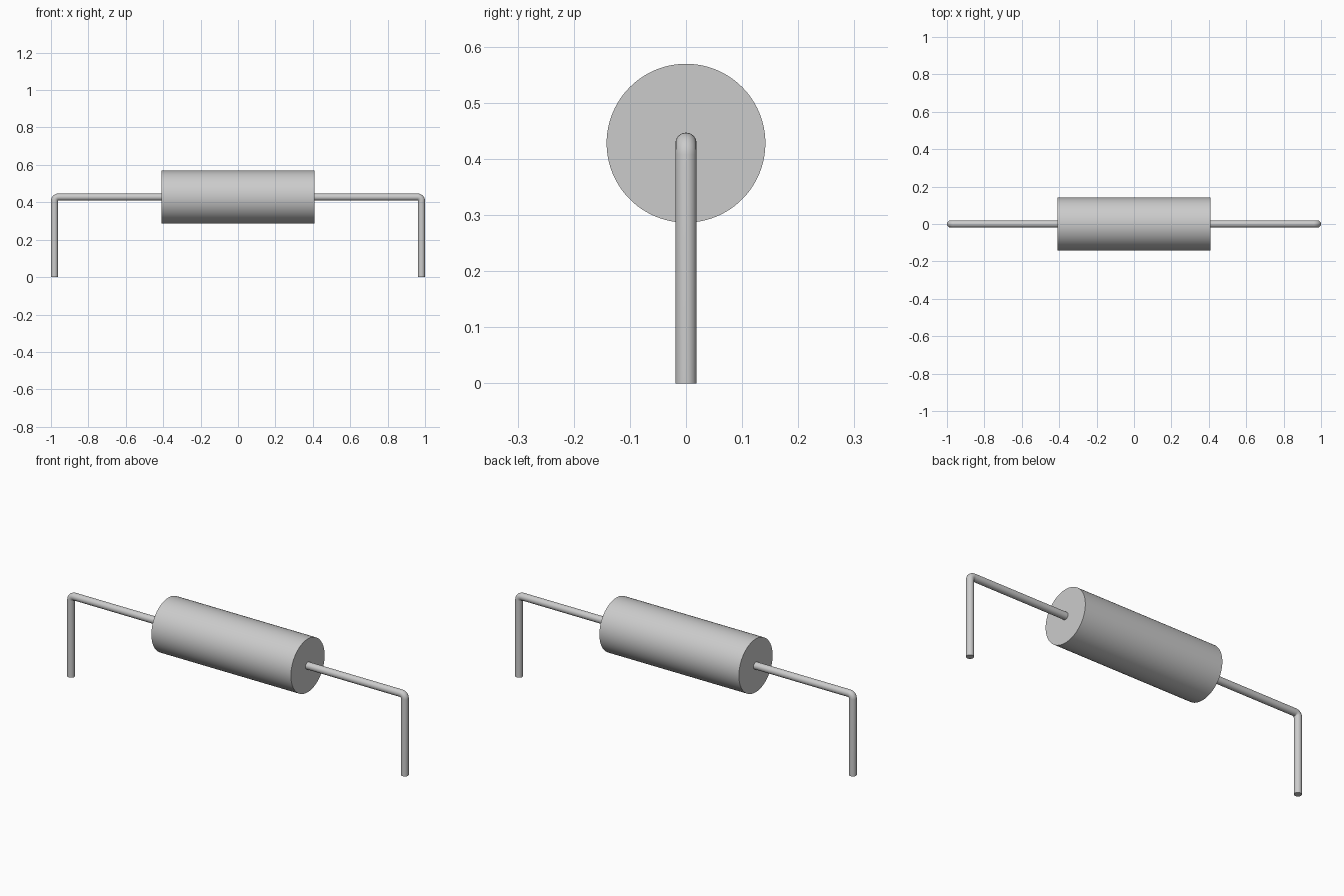
import bpy
from math import sin, cos, pi

AXIS_Z = 0.428       # height of the body axis
BODY_RADIUS = 0.1415
BODY_HALF = 0.41
WIRE_RADIUS = 0.019
BEND = 0.021         # centreline radius of the lead bend
LEAD_X = 1 - WIRE_RADIUS

cube = bpy.data.objects.get("Cube")
if cube:
    bpy.data.objects.remove(cube, do_unlink=True)

grey = bpy.data.materials.new("light grey")
grey.use_nodes = True
colour = (0.6, 0.6, 0.6, 1)
grey.diffuse_color = colour
grey.node_tree.nodes["Principled BSDF"].inputs["Base Color"].default_value = colour


def finish(obj, name):
    obj.name = name
    obj.data.name = name
    obj.data.materials.clear()
    obj.data.materials.append(grey)
    bpy.ops.object.select_all(action="DESELECT")
    obj.select_set(True)
    bpy.context.view_layer.objects.active = obj
    bpy.ops.object.shade_smooth_by_angle(angle=pi / 5)


def make_lead(name, side):
    # Straight run from the body, rounded elbow, straight drop to the ground
    path = [(BODY_HALF - 0.02, AXIS_Z)]
    for i in range(9):
        a = pi / 2 * i / 8
        path.append((LEAD_X - BEND + BEND * sin(a), AXIS_Z - BEND + BEND * cos(a)))
    path.append((LEAD_X, 0))
    curve = bpy.data.curves.new(name, "CURVE")
    curve.dimensions = "3D"
    curve.bevel_depth = WIRE_RADIUS
    curve.bevel_resolution = 6
    curve.use_fill_caps = True
    spline = curve.splines.new("POLY")
    spline.points.add(len(path) - 1)
    for point, (x, z) in zip(spline.points, path):
        point.co = (side * x, 0, z, 1)
    obj = bpy.data.objects.new(name, curve)
    bpy.context.collection.objects.link(obj)
    bpy.ops.object.select_all(action="DESELECT")
    obj.select_set(True)
    bpy.context.view_layer.objects.active = obj
    bpy.ops.object.convert(target="MESH")
    finish(bpy.context.object, name)


# Cylindrical body lying along x
bpy.ops.mesh.primitive_cylinder_add(vertices=96, radius=BODY_RADIUS, depth=2 * BODY_HALF,
                                    location=(0, 0, AXIS_Z), rotation=(0, pi / 2, 0))
finish(bpy.context.object, "body")

# Bent wire leads
make_lead("left_lead", 1)
make_lead("right_lead", -1)
